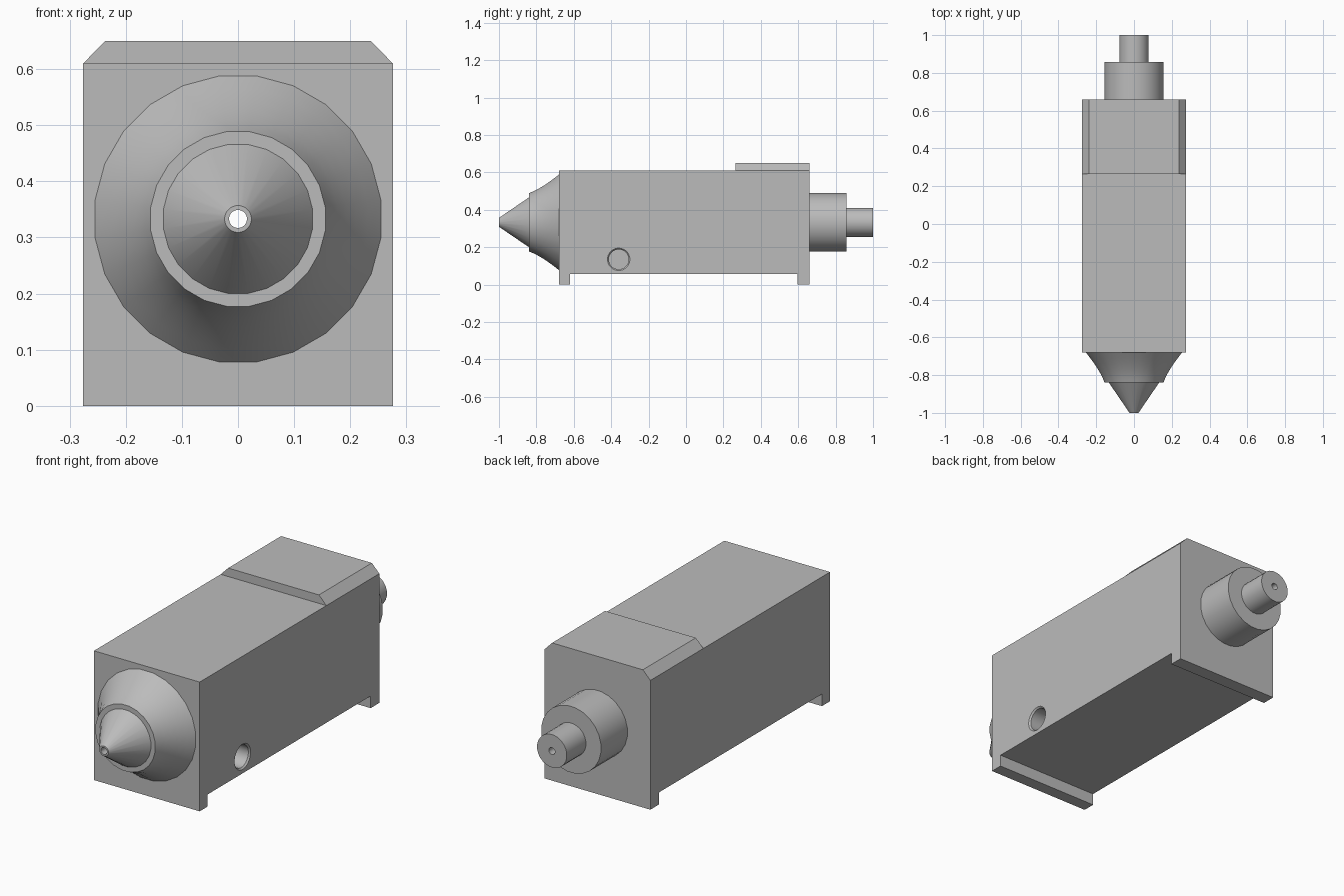
import bpy, bmesh, math
from mathutils import Matrix, Vector

AXIS_Z = 0.333   # height of the turned parts' axis
HALF_W = 0.276
BORE = 0.016

cube = bpy.data.objects.get("Cube")
if cube:
    bpy.data.objects.remove(cube, do_unlink=True)

grey = bpy.data.materials.new("machined grey")
grey.use_nodes = True
COLOUR = (0.5, 0.5, 0.5, 1)
grey.diffuse_color = COLOUR
grey.node_tree.nodes["Principled BSDF"].inputs["Base Color"].default_value = COLOUR


def finish(bm, name):
    bmesh.ops.recalc_face_normals(bm, faces=bm.faces)
    mesh = bpy.data.meshes.new(name)
    bm.to_mesh(mesh)
    bm.free()
    mesh.materials.append(grey)
    obj = bpy.data.objects.new(name, mesh)
    bpy.context.collection.objects.link(obj)
    return obj


def extrude(name, points, direction):
    """Prism from a flat outline."""
    bm = bmesh.new()
    face = bm.faces.new([bm.verts.new(p) for p in points])
    geom = bmesh.ops.extrude_face_region(bm, geom=[face])["geom"]
    bmesh.ops.translate(bm, vec=direction,
                        verts=[g for g in geom if isinstance(g, bmesh.types.BMVert)])
    return finish(bm, name)


def lathe(name, profile, segments=24, closed=True, matrix=None):
    """Turn (radius, y) points around the long axis; open profiles get capped."""
    bm = bmesh.new()
    rings = []
    for r, y in profile:
        angles = [(i + 0.5) * math.tau / segments for i in range(segments)]
        rings.append([bm.verts.new((r * math.sin(a), y, r * math.cos(a))) for a in angles])
    pairs = list(zip(rings, rings[1:]))
    if closed:
        pairs.append((rings[-1], rings[0]))
    else:
        bm.faces.new(rings[0])
        bm.faces.new(rings[-1])
    for a, b in pairs:
        for i in range(segments):
            j = (i + 1) % segments
            bm.faces.new((a[i], a[j], b[j], b[i]))
    bm.transform(matrix or Matrix.Translation((0, 0, AXIS_Z)))
    return finish(bm, name)


def activate(obj):
    bpy.ops.object.select_all(action="DESELECT")
    obj.select_set(True)
    bpy.context.view_layer.objects.active = obj


def cut(obj, cutter):
    mod = obj.modifiers.new("cut", "BOOLEAN")
    mod.operation, mod.solver, mod.object = "DIFFERENCE", "EXACT", cutter
    activate(obj)
    bpy.ops.object.modifier_apply(modifier=mod.name)
    bpy.data.objects.remove(cutter, do_unlink=True)


# Housing with a foot across each end
FRONT, BACK, FLOOR, ROOF = -0.68, 0.66, 0.057, 0.61
outline = [(FRONT, 0), (-0.62, 0), (-0.62, FLOOR), (0.595, FLOOR),
           (0.595, 0), (BACK, 0), (BACK, ROOF), (FRONT, ROOF)]
housing = extrude("housing", [(-HALF_W, y, z) for y, z in outline], (2 * HALF_W, 0, 0))

# Long bore and chamfered side port
cut(housing, lathe("bore_cutter", [(BORE, -0.8), (BORE, 0.8)], closed=False))
to_side = Matrix.Translation((HALF_W, -0.36, 0.135)) @ Matrix.Rotation(-math.pi / 2, 4, "Z")
cut(housing, lathe("port_cutter", [(0.053, -0.2), (0.053, -0.007), (0.06, 0), (0.06, 0.05)],
                   closed=False, matrix=to_side))

# Raised top plate with bevelled sides
plate = [(-HALF_W, ROOF), (HALF_W, ROOF), (0.237, 0.65), (-0.237, 0.65)]
extrude("top_plate", [(x, 0.265, z) for x, z in plate], (0, BACK - 0.265, 0))

# Flared front collar, curved in profile
start, bend, end = Vector((0.257, FRONT)), Vector((0.18, -0.775)), Vector((0.157, -0.84))
flare = [start * (1 - t) ** 2 + bend * 2 * t * (1 - t) + end * t * t
         for t in (i / 6 for i in range(7))]
collar = lathe("front_collar", [(BORE, FRONT)] + [tuple(p) for p in flare] + [(BORE, -0.84)])

# Nozzle cone
nozzle = lathe("nozzle", [(BORE, -0.84), (0.134, -0.84), (0.024, -1), (BORE, -1)])

# Stepped rear shaft
shaft = lathe("rear_shaft", [(BORE, BACK), (0.157, BACK), (0.157, 0.857), (0.078, 0.857),
                             (0.078, 1), (BORE, 1)])

for obj in (housing, collar, nozzle, shaft):
    activate(obj)
    bpy.ops.object.shade_smooth_by_angle(angle=math.radians(30))
